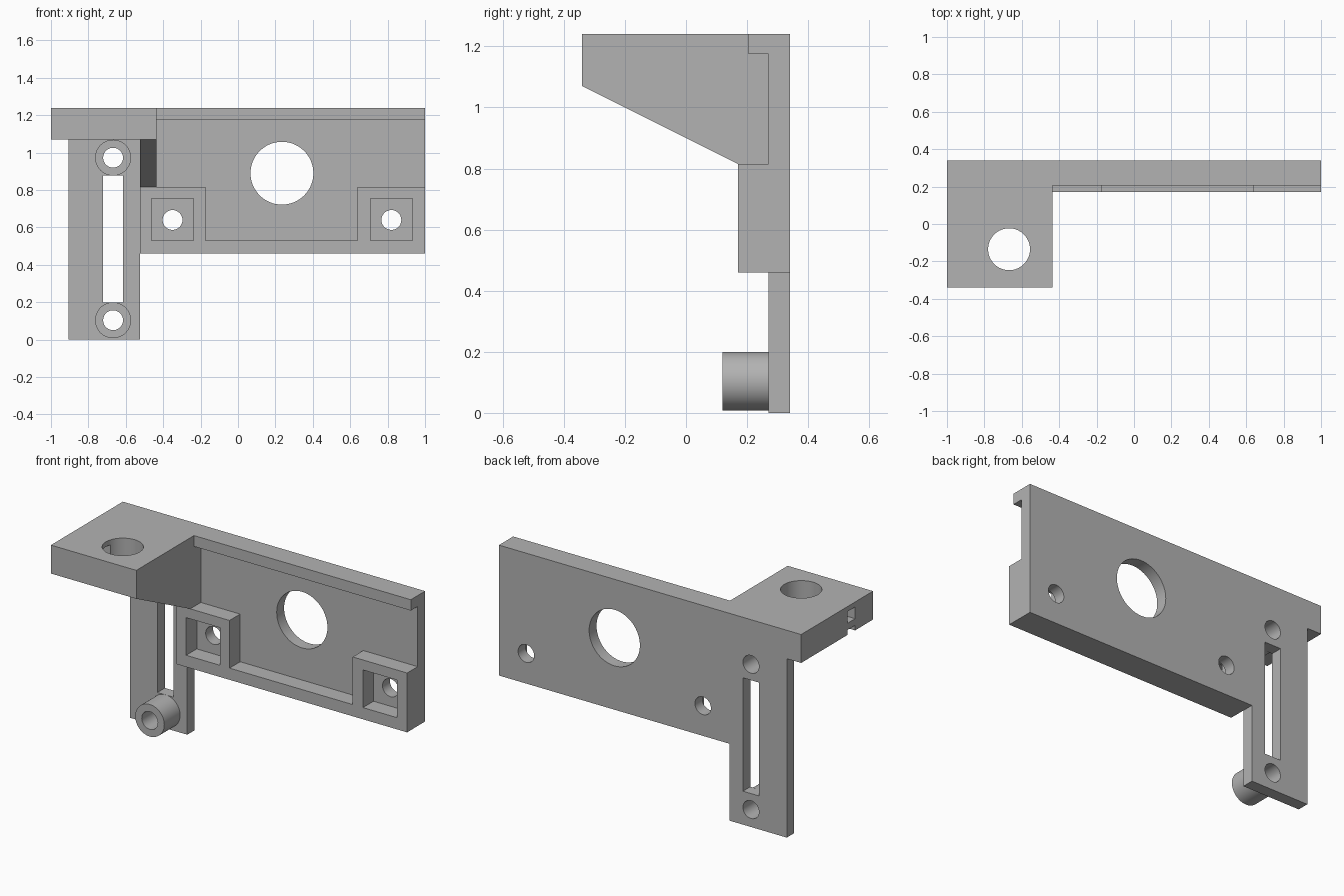
import bpy, bmesh, math
from mathutils import Matrix

if "Cube" in bpy.data.objects:
    bpy.data.objects.remove(bpy.data.objects["Cube"])

grey = bpy.data.materials.new("plain grey")
grey.use_nodes = True
grey.diffuse_color = (0.45, 0.45, 0.45, 1)
grey.node_tree.nodes["Principled BSDF"].inputs["Base Color"].default_value = (0.45, 0.45, 0.45, 1)


def make(name, bm):
    bmesh.ops.recalc_face_normals(bm, faces=bm.faces)
    mesh = bpy.data.meshes.new(name)
    bm.to_mesh(mesh)
    bm.free()
    mesh.materials.append(grey)
    ob = bpy.data.objects.new(name, mesh)
    bpy.context.collection.objects.link(ob)
    return ob


def prism(name, points, offset):
    """Extrude a closed outline by an offset vector."""
    bm = bmesh.new()
    face = bm.faces.new([bm.verts.new(p) for p in points])
    new = bmesh.ops.extrude_face_region(bm, geom=[face])["geom"]
    bmesh.ops.translate(bm, vec=offset, verts=[v for v in new if isinstance(v, bmesh.types.BMVert)])
    return make(name, bm)


def box(name, x, y, z):
    outline = [(x[0], y[0], z[0]), (x[1], y[0], z[0]), (x[1], y[0], z[1]), (x[0], y[0], z[1])]
    return prism(name, outline, (0, y[1] - y[0], 0))


def rod(name, centre, radius, length, axis="Y"):
    bm = bmesh.new()
    turn = Matrix.Rotation(math.pi / 2, 4, "X") if axis == "Y" else Matrix()
    bmesh.ops.create_cone(bm, cap_ends=True, segments=64, radius1=radius, radius2=radius,
                          depth=length, matrix=Matrix.Translation(centre) @ turn)
    return make(name, bm)


def combine(target, other, operation):
    """Apply a boolean and discard the helper."""
    other.hide_render = True
    mod = target.modifiers.new("combine", "BOOLEAN")
    mod.operation, mod.solver, mod.object = operation, "EXACT", other
    bpy.context.view_layer.objects.active = target
    bpy.ops.object.modifier_apply(modifier=mod.name)
    bpy.data.objects.remove(other)


def finish(ob):
    """Merge coplanar faces and keep only the round walls smooth."""
    bm = bmesh.new()
    bm.from_mesh(ob.data)
    bmesh.ops.remove_doubles(bm, verts=bm.verts, dist=1e-5)
    bmesh.ops.dissolve_limit(bm, angle_limit=0.01, verts=bm.verts, edges=bm.edges)
    bm.to_mesh(ob.data)
    bm.free()
    bpy.ops.object.select_all(action="DESELECT")
    ob.select_set(True)
    bpy.context.view_layer.objects.active = ob
    bpy.ops.object.shade_smooth_by_angle(angle=math.radians(30))


BACK, FACE, FRONT = 0.34, 0.27, 0.17      # depth levels of the plate
END, STEP, TOP = -0.435, -0.525, 1.24

# Back plate with leg and top ear, as one outline
outline = [(-1, TOP), (-1, 1.07), (-0.905, 1.07), (-0.905, 0), (STEP, 0), (STEP, 0.46), (1, 0.46), (1, TOP)]
bracket = prism("bracket", [(x, FACE, z) for x, z in outline], (0, BACK - FACE, 0))

# Shelf, gusset, top lip and bottom ledge
combine(bracket, box("shelf", (-1, END), (-0.34, 0.3), (1.07, TOP)), "UNION")
side = [(-0.34, TOP), (-0.34, 1.07), (FRONT, 0.815), (0.3, 0.815), (0.3, TOP)]
combine(bracket, prism("gusset", [(STEP, y, z) for y, z in side], (END - STEP, 0, 0)), "UNION")
combine(bracket, box("top_lip", (-0.5, 1), (0.205, 0.3), (1.175, TOP)), "UNION")
combine(bracket, box("bottom_ledge", (STEP, 1), (FRONT, 0.3), (0.46, 0.53)), "UNION")

# Square bosses with nut pockets and screw holes
for x0, x1, hole_x in ((STEP, -0.175, -0.35), (0.64, 1, 0.82)):
    combine(bracket, box("boss", (x0, x1), (FRONT, 0.3), (0.46, 0.815)), "UNION")
    combine(bracket, box("pocket", (hole_x - 0.112, hole_x + 0.112), (0, FACE), (0.53, 0.755)), "DIFFERENCE")
    combine(bracket, rod("screw_hole", (hole_x, 0.3, 0.64), 0.053, 0.3), "DIFFERENCE")

# Large window, leg slot and shelf hole
combine(bracket, rod("window", (0.235, 0.3, 0.89), 0.168, 0.4), "DIFFERENCE")
combine(bracket, box("slot", (-0.722, -0.615), (0.2, 0.4), (0.2, 0.878)), "DIFFERENCE")
combine(bracket, rod("shelf_hole", (-0.668, -0.135, 1.15), 0.112, 0.5, "Z"), "DIFFERENCE")

# Small side port and groove leading to the shelf hole
for z0, z1 in ((1.14, 1.21), (1.0, 1.1)):
    combine(bracket, box("side_port", (-1.1, -0.67), (-0.17, -0.1), (z0, z1)), "DIFFERENCE")

# Tubular standoffs on the leg
for name, z in (("lower_standoff", 0.104), ("upper_standoff", 0.973)):
    combine(bracket, rod("leg_hole", (-0.668, 0.3, z), 0.053, 0.3), "DIFFERENCE")
    tube = rod(name, (-0.668, 0.195, z), 0.096, 0.15)
    combine(tube, rod("bore", (-0.668, 0.195, z), 0.053, 0.3), "DIFFERENCE")
    finish(tube)
finish(bracket)
